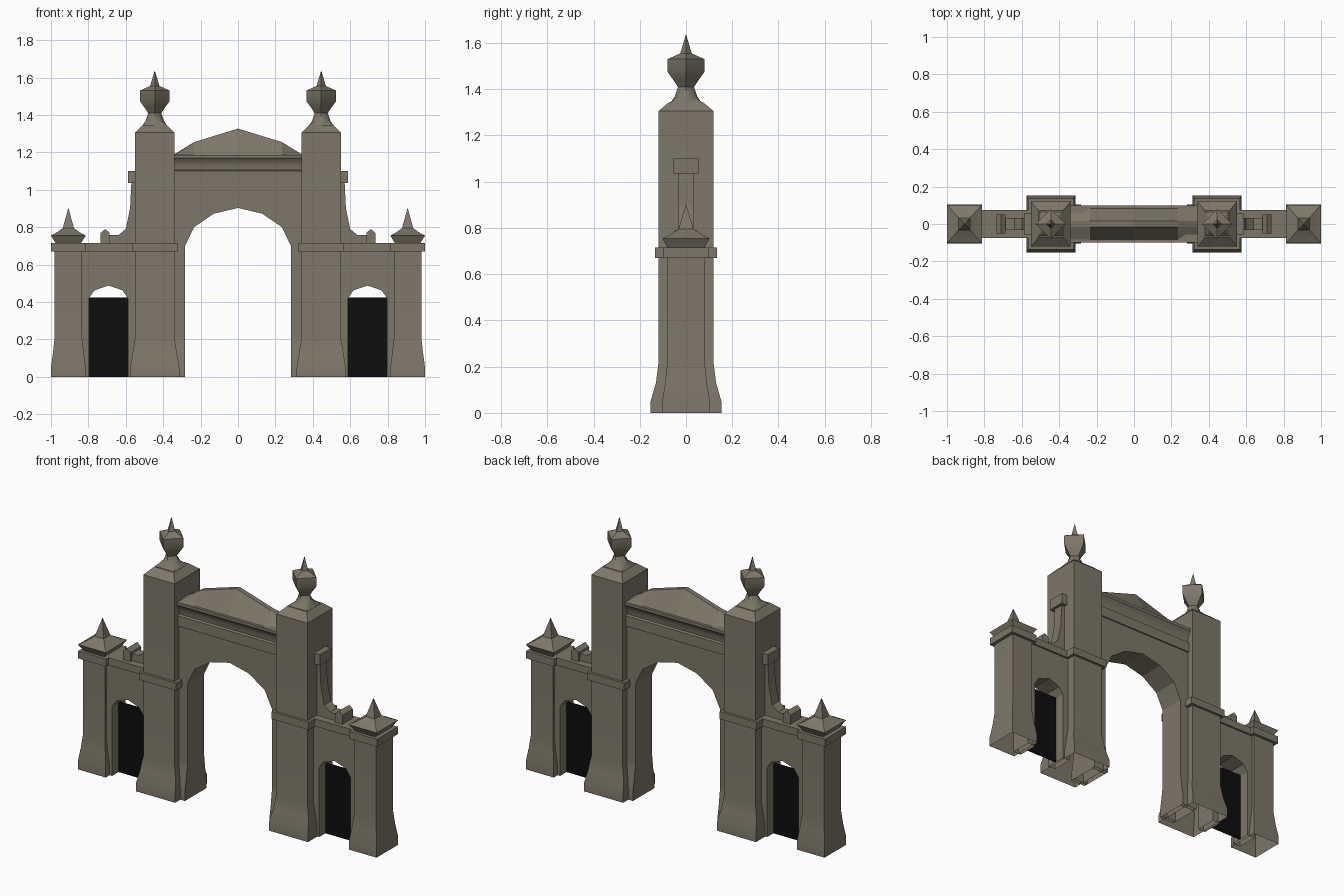
import bpy, bmesh, math
from math import cos, sin, pi, sqrt

cube = bpy.data.objects.get("Cube")
if cube:
    bpy.data.objects.remove(cube, do_unlink=True)


def material(name, rgb):
    m = bpy.data.materials.new(name)
    m.use_nodes = True
    m.diffuse_color = (*rgb, 1)
    m.node_tree.nodes["Principled BSDF"].inputs["Base Color"].default_value = (*rgb, 1)
    return m


STONE = material("warm grey stone", (0.21, 0.185, 0.14))
BLACK = material("black gate", (0.004, 0.004, 0.004))


def finish(bm, name, mat=STONE, mirror=True, smooth=0):
    # Undersides resting on the ground stay open
    bm.normal_update()
    bmesh.ops.recalc_face_normals(bm, faces=bm.faces[:])
    ground = [f for f in bm.faces if all(v.co.z < 0.001 for v in f.verts)]
    bmesh.ops.delete(bm, geom=ground, context='FACES_ONLY')
    mesh = bpy.data.meshes.new(name)
    bm.to_mesh(mesh)
    bm.free()
    mesh.materials.append(mat)
    ob = bpy.data.objects.new(name, mesh)
    bpy.context.collection.objects.link(ob)
    if smooth:
        bpy.ops.object.select_all(action='DESELECT')
        ob.select_set(True)
        bpy.context.view_layer.objects.active = ob
        bpy.ops.object.shade_smooth_by_angle(angle=math.radians(smooth))
    if mirror:
        ob.modifiers.new("other_side", 'MIRROR')
    return ob


def loft(name, rings, **kw):
    """Skin closed rings of equal length and cap both ends."""
    bm = bmesh.new()
    loops = [[bm.verts.new(p) for p in ring] for ring in rings]
    n = len(loops[0])
    for a, b in zip(loops, loops[1:]):
        for i in range(n):
            j = (i + 1) % n
            bm.faces.new((a[i], a[j], b[j], b[i]))
    bm.faces.new(loops[0][::-1])
    bm.faces.new(loops[-1])
    return finish(bm, name, **kw)


def stack(name, cx, levels, **kw):
    """Rectangular sections (half x, half y, z) stacked upwards."""
    corners = ((-1, -1), (1, -1), (1, 1), (-1, 1))
    return loft(name, [[(cx + sx * hx, sy * hy, z) for sx, sy in corners]
                       for hx, hy, z in levels], **kw)


def box(name, x0, x1, hy, z0, z1, **kw):
    h = (x1 - x0) / 2
    return stack(name, (x0 + x1) / 2, [(h, hy, z0), (h, hy, z1)], **kw)


def prism(name, outline, hy, **kw):
    """An x-z outline given thickness in y."""
    return loft(name, [[(x, y, z) for x, z in outline] for y in (-hy, hy)], **kw)


def rail(name, hx, profile, **kw):
    """A y-z half profile run along x."""
    section = profile + [(-y, z) for y, z in reversed(profile)]
    return loft(name, [[(x, y, z) for y, z in section] for x in (-hx, hx)], **kw)


# Main piers with flared foot and sloping top
MAIN, END = 0.445, 0.907
stack("main_pier", MAIN, [(0.131, 0.153, 0), (0.131, 0.153, 0.05), (0.118, 0.13, 0.13),
                          (0.105, 0.12, 0.21), (0.105, 0.12, 1.305),
                          (0.066, 0.072, 1.345)], smooth=25)
box("main_pier_band", 0.32, 0.567, 0.135, 0.67, 0.715)

# Urn finials: square foot turning into a diamond bowl with a spike
SQUARE, ROUND, DIAMOND = sqrt(2), 1, 1 / sqrt(2)
urn = [(0.066, 1.343, SQUARE), (0.048, 1.37, ROUND), (0.035, 1.41, DIAMOND),
       (0.055, 1.44, DIAMOND), (0.08, 1.475, DIAMOND), (0.08, 1.53, DIAMOND),
       (0.025, 1.555, DIAMOND), (0.001, 1.635, DIAMOND)]
loft("urn_finial", [[(MAIN + r * (k if i % 2 else 1) * cos(i * pi / 4),
                      r * (k if i % 2 else 1) * sin(i * pi / 4), z) for i in range(8)]
                    for r, z, k in urn], smooth=40)

# End piers with pointed caps
stack("end_pier", END, [(0.093, 0.103, 0), (0.093, 0.103, 0.05), (0.082, 0.09, 0.13),
                        (0.073, 0.082, 0.21), (0.073, 0.082, 0.68)], smooth=25)
box("end_pier_band", 0.815, 1.0, 0.1, 0.67, 0.715)
stack("end_pier_cap", END, [(0.068, 0.08, 0.715), (0.093, 0.102, 0.755), (0.06, 0.065, 0.773),
                            (0.03, 0.032, 0.795), (0.001, 0.001, 0.9)], smooth=30)

# Side walls with small arched gateways
prism("side_wall", [(0.54, 0), (0.588, 0), (0.588, 0.42), (0.617, 0.462), (0.692, 0.488),
                    (0.768, 0.462), (0.797, 0.42), (0.797, 0), (0.85, 0), (0.85, 0.68),
                    (0.54, 0.68)], 0.065)
box("side_wall_coping", 0.54, 0.84, 0.076, 0.67, 0.715)
box("gate", 0.588, 0.797, 0.004, 0, 0.425, mat=BLACK)

# Curved buttress, its end block and its top block
prism("buttress", [(0.54, 0.71), (0.70, 0.71), (0.70, 0.757), (0.64, 0.757), (0.6, 0.79),
                   (0.577, 0.9), (0.57, 1.04), (0.54, 1.04)], 0.032)
prism("buttress_end_block", [(0.686, 0.71), (0.734, 0.71), (0.734, 0.77), (0.71, 0.79),
                             (0.686, 0.77)], 0.05)
box("buttress_top_block", 0.54, 0.587, 0.055, 1.035, 1.1)

# Central arch wall
arch = [(0.283, 0), (0.283, 0.7), (0.235, 0.8), (0.13, 0.872)]
half = [(0.38, 1.06), (0.38, 0)] + arch
prism("arch_wall", half + [(0, 0.903)] + [(-x, z) for x, z in reversed(half)],
      0.08, mirror=False)
stack("arch_foot", 0.333, [(0.05, 0.103, 0), (0.05, 0.103, 0.05), (0.05, 0.09, 0.13),
                           (0.05, 0.08, 0.21)], smooth=25)

# Entablature: plain band, cove and fascia
rail("entablature", 0.345, [(0.088, 1.037), (0.088, 1.1), (0.074, 1.105), (0.077, 1.13),
                            (0.086, 1.155), (0.1, 1.17), (0.1, 1.187)], mirror=False, smooth=30)

# Pediment leaning in to a narrow ridge
crest = [(-0.34, 1.19), (-0.235, 1.255), (0, 1.327), (0.235, 1.255), (0.34, 1.19)]
loft("pediment", [[(x, -0.085, 1.185), (x, -0.015, z), (x, 0.015, z), (x, 0.085, 1.185)]
                  for x, z in crest], mirror=False)
